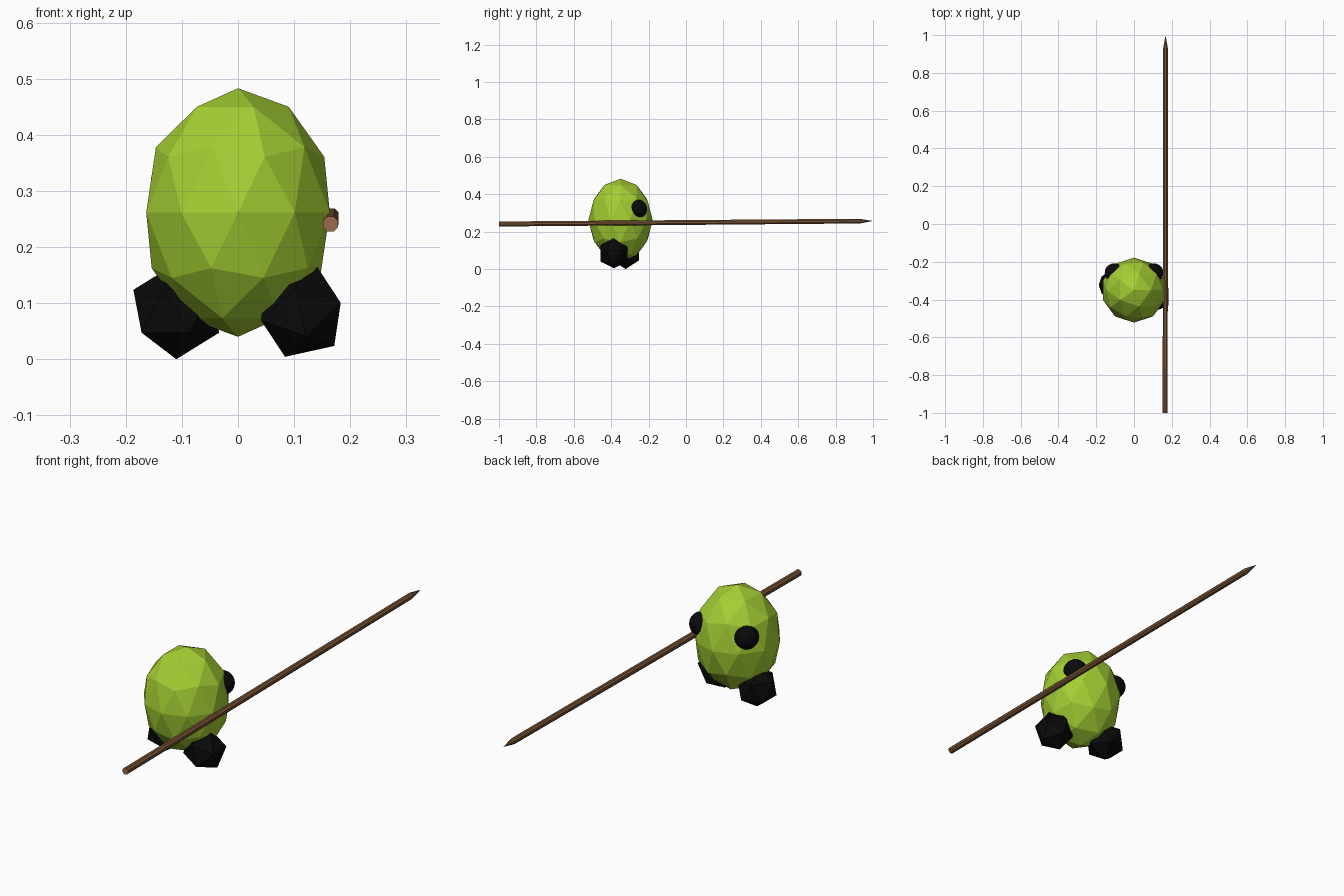
import bpy, bmesh, math
from mathutils import Vector, Matrix

if "Cube" in bpy.data.objects:
    bpy.data.objects.remove(bpy.data.objects["Cube"])


def material(name, rgb):
    m = bpy.data.materials.new(name)
    m.diffuse_color = (*rgb, 1)
    m.use_nodes = True
    m.node_tree.nodes["Principled BSDF"].inputs["Base Color"].default_value = m.diffuse_color
    return m


LIME = material("lime green", (0.37, 0.62, 0.033))
BLACK = material("black", (0.003, 0.003, 0.003))
WOOD = material("brown wood", (0.188, 0.087, 0.034))
CUT = material("light cut wood", (0.33, 0.15, 0.065))


def finish(name, bm, mats):
    mesh = bpy.data.meshes.new(name)
    bm.to_mesh(mesh)
    bm.free()
    for m in mats:
        mesh.materials.append(m)
    ob = bpy.data.objects.new(name, mesh)
    bpy.context.collection.objects.link(ob)
    return ob


def ico(name, centre, scale, mat, subdivisions, tilt=0, spin=0):
    bm = bmesh.new()
    bmesh.ops.create_icosphere(bm, subdivisions=subdivisions, radius=1)
    bm.transform(Matrix.Translation(centre) @ Matrix.Rotation(tilt, 4, 'Y')
                 @ Matrix.Rotation(spin, 4, 'Z') @ Matrix.Diagonal((*scale, 1)))
    return finish(name, bm, [mat])


# Faceted egg-shaped body
BODY = Vector((0, -0.35, 0.2615))
ico("body", BODY, (0.172, 0.172, 0.2215), LIME, 2)

# Feet: coarse balls, one set forward and tilted
FOOT = (0.0855,) * 3
ico("left_foot", (-0.11, -0.323, 0.0855), FOOT, BLACK, 1, 0, math.pi)
ico("right_foot", (0.112, -0.385, 0.085), FOOT, BLACK, 1, math.radians(19.3), math.pi)

# Round eyes on the back-facing side
for side, name in ((-1, "left_eye"), (1, "right_eye")):
    eye = ico(name, BODY + Vector((side * 0.105, 0.092, 0.06)), (0.05,) * 3, BLACK, 3)
    eye.data.shade_smooth()

# Spear: eight-sided shaft drawn in to a point
start, end = Vector((0.165, -1, 0.241)), Vector((0.167, 1, 0.257))
turn = (end - start).to_track_quat('Z', 'Y').to_matrix().to_4x4()
bm = bmesh.new()
rings = []
for along, radius in ((0, 0.0145), (0.965, 0.0135)):
    ring = []
    for i in range(8):
        a = math.tau * (i + 0.5) / 8
        offset = turn @ Vector((radius * math.cos(a), radius * math.sin(a), 0))
        ring.append(bm.verts.new(start.lerp(end, along) + offset))
    rings.append(ring)
tip = bm.verts.new(end)
for i in range(8):
    j = (i + 1) % 8
    bm.faces.new((rings[0][i], rings[0][j], rings[1][j], rings[1][i]))
    bm.faces.new((rings[1][i], rings[1][j], tip))
butt = bm.faces.new(rings[0][::-1])
butt.material_index = 1
bmesh.ops.recalc_face_normals(bm, faces=bm.faces)
finish("spear", bm, [WOOD, CUT])
